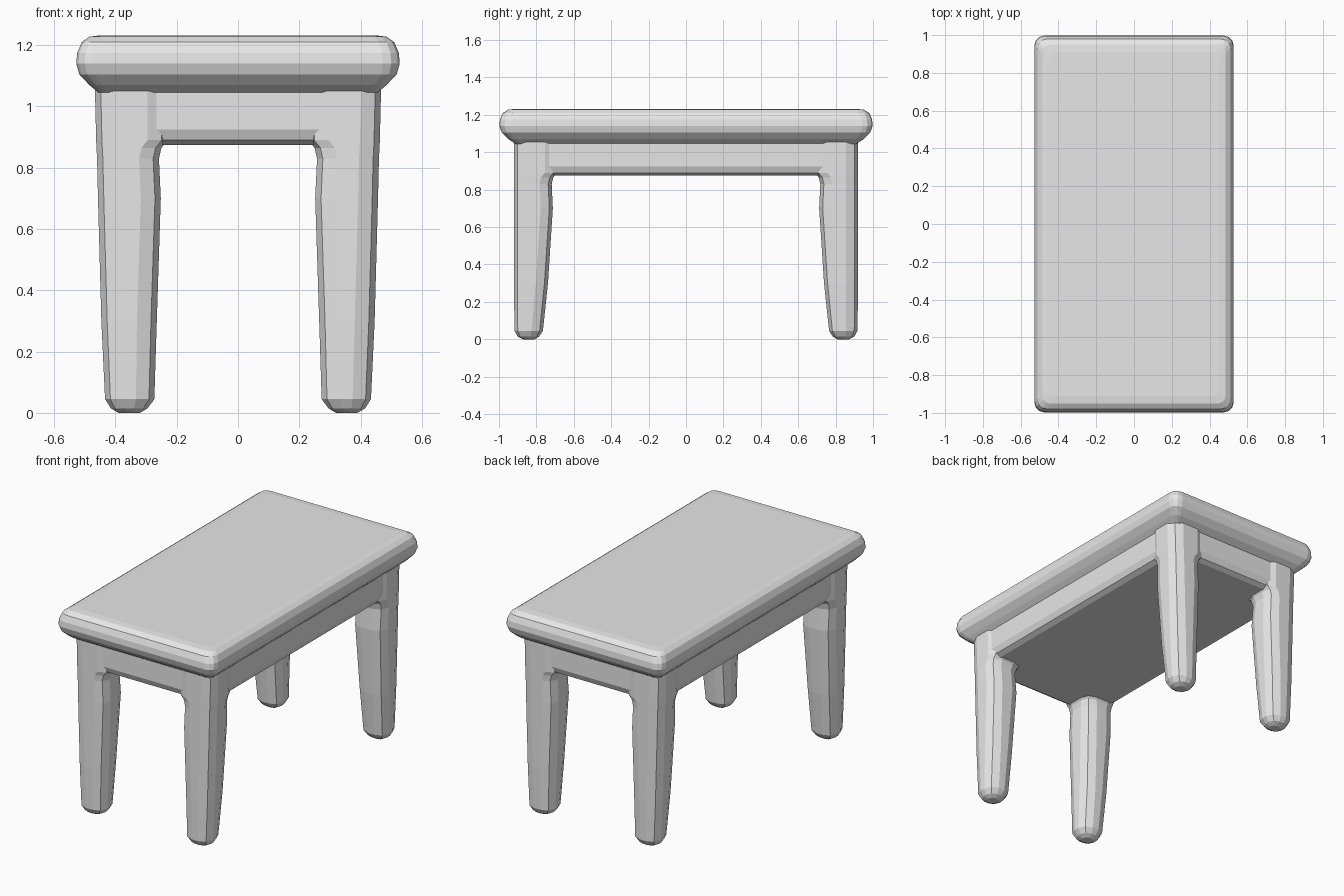
import bpy, bmesh, math

cube = bpy.data.objects.get("Cube")
if cube:
    bpy.data.objects.remove(cube, do_unlink=True)

grey = bpy.data.materials.new("plain grey")
grey.use_nodes = True
grey.diffuse_color = (0.8, 0.8, 0.8, 1)
grey.node_tree.nodes["Principled BSDF"].inputs["Base Color"].default_value = grey.diffuse_color


def rounded_ring(x0, x1, y0, y1, r, steps):
    """Counter-clockwise rounded rectangle."""
    corners = [(x1 - r, y1 - r), (x0 + r, y1 - r), (x0 + r, y0 + r), (x1 - r, y0 + r)]
    points = []
    for quarter, (cx, cy) in enumerate(corners):
        for i in range(steps + 1):
            a = (quarter + i / steps) * math.pi / 2
            points.append((cx + r * math.cos(a), cy + r * math.sin(a)))
    return points


def loft(name, sections, steps):
    """Skin rounded rectangles (z, x0, x1, y0, y1, radius) from bottom to top."""
    bm = bmesh.new()
    rings = [[bm.verts.new((x, y, z)) for x, y in rounded_ring(*rect, steps)]
             for z, *rect in sections]
    n = len(rings[0])
    for low, high in zip(rings, rings[1:]):
        for i in range(n):
            j = (i + 1) % n
            bm.faces.new((low[i], low[j], high[j], high[i]))
    bm.faces.new(rings[0][::-1])
    bm.faces.new(rings[-1])
    bmesh.ops.recalc_face_normals(bm, faces=bm.faces)
    mesh = bpy.data.meshes.new(name)
    bm.to_mesh(mesh)
    bm.free()
    mesh.materials.append(grey)
    obj = bpy.data.objects.new(name, mesh)
    bpy.context.collection.objects.link(obj)
    return obj


def centred(z, hx, hy, r):
    return (z, -hx, hx, -hy, hy, r)


# Cushion-edged table top
loft("table_top", [
    centred(1.045, 0.455, 0.91, 0.03),
    centred(1.07, 0.485, 0.95, 0.04),
    centred(1.105, 0.518, 0.985, 0.05),
    centred(1.14, 0.528, 0.998, 0.055),
    centred(1.175, 0.525, 0.995, 0.055),
    centred(1.21, 0.51, 0.98, 0.05),
    centred(1.228, 0.485, 0.95, 0.04),
    centred(1.232, 0.45, 0.91, 0.03),
], 3)

# Solid apron with a softened lower edge
loft("apron", [
    centred(0.875, 0.41, 0.865, 0.04),
    centred(0.89, 0.44, 0.893, 0.05),
    centred(0.925, 0.455, 0.908, 0.05),
    centred(1.06, 0.457, 0.908, 0.05),
], 2)

# Tapered legs with rounded feet, mirrored to the four corners
leg_sections = [
    (0.0, 0.32, 0.39, 0.81, 0.87, 0.025),
    (0.015, 0.295, 0.415, 0.785, 0.9, 0.045),
    (0.045, 0.273, 0.434, 0.765, 0.917, 0.06),
    (0.3, 0.265, 0.446, 0.738, 0.92, 0.065),
    (0.7, 0.252, 0.457, 0.712, 0.92, 0.065),
    (0.83, 0.258, 0.46, 0.718, 0.92, 0.065),
    (0.865, 0.25, 0.462, 0.71, 0.92, 0.065),
    (0.89, 0.23, 0.463, 0.69, 0.92, 0.065),
    (1.06, 0.23, 0.467, 0.69, 0.92, 0.065),
]
for side, sx in (("left", 1), ("right", -1)):
    for end, sy in (("front", -1), ("back", 1)):
        sections = []
        for z, x0, x1, y0, y1, r in leg_sections:
            xs = sorted((x0 * sx, x1 * sx))
            ys = sorted((y0 * sy, y1 * sy))
            sections.append((z, *xs, *ys, r))
        loft(f"{end}_{side}_leg", sections, 2)
